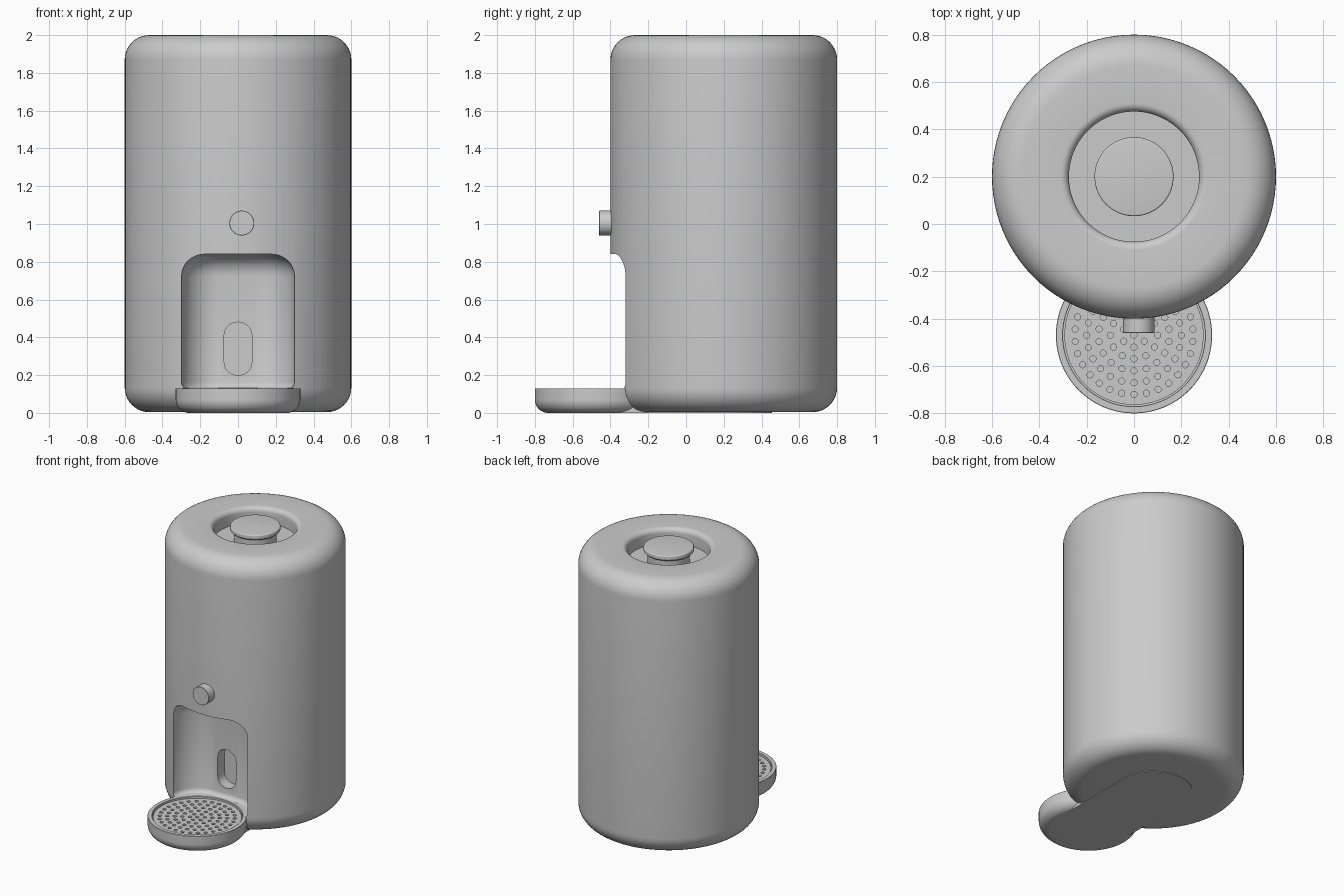
import bpy, bmesh
from math import sin, cos, pi, radians
from mathutils import Vector

if "Cube" in bpy.data.objects:
    bpy.data.objects.remove(bpy.data.objects["Cube"])

grey = bpy.data.materials.new("satin_grey")
grey.use_nodes = True
COLOUR = (0.6, 0.6, 0.6, 1)
grey.diffuse_color = COLOUR
grey.node_tree.nodes["Principled BSDF"].inputs["Base Color"].default_value = COLOUR

BODY_Y, TRAY_Y = 0.2, -0.47


def rounded(cx, cy, hw, hl, r, n=16):
    """Rounded rectangle outline in 2D."""
    pts = []
    for q, (sx, sy) in enumerate([(1, 1), (-1, 1), (-1, -1), (1, -1)]):
        for i in range(n + 1):
            a = (q + i / n) * pi / 2
            pts.append((cx + sx * (hw - r) + r * cos(a), cy + sy * (hl - r) + r * sin(a)))
    return pts


def circle(cx, cy, r, n=96):
    return [(cx + r * cos(2 * pi * i / n), cy + r * sin(2 * pi * i / n)) for i in range(n)]


def arc(cr, cz, r, a0, a1, n=10):
    """Fillet points (radius, height) for a lathe profile."""
    angles = [radians(a0 + (a1 - a0) * i / n) for i in range(n + 1)]
    return [(cr + r * cos(a), cz + r * sin(a)) for a in angles]


def add_loft(bm, rings):
    loops = [[bm.verts.new(p) for p in ring] for ring in rings]
    for a, b in zip(loops, loops[1:]):
        for i in range(len(a)):
            j = (i + 1) % len(a)
            bm.faces.new((a[i], a[j], b[j], b[i]))
    bm.faces.new(loops[0])
    bm.faces.new(loops[-1])


def make(name, *lofts):
    bm = bmesh.new()
    for rings in lofts:
        add_loft(bm, rings)
    bmesh.ops.remove_doubles(bm, verts=bm.verts, dist=1e-5)
    bmesh.ops.recalc_face_normals(bm, faces=bm.faces)
    mesh = bpy.data.meshes.new(name)
    bm.to_mesh(mesh)
    bm.free()
    mesh.materials.append(grey)
    obj = bpy.data.objects.new(name, mesh)
    bpy.context.collection.objects.link(obj)
    return obj


def level(outline, z):
    return [Vector((x, y, z)) for x, y in outline]


def upright(outline, y):
    return [Vector((x, y, z)) for x, z in outline]


def lathe(profile, cy, cx=0, n=96):
    return [level(circle(cx, cy, r, n), z) for r, z in profile]


def activate(obj):
    bpy.ops.object.select_all(action="DESELECT")
    obj.select_set(True)
    bpy.context.view_layer.objects.active = obj


def cut(obj, cutter):
    mod = obj.modifiers.new("cut", "BOOLEAN")
    mod.operation, mod.solver, mod.object = "DIFFERENCE", "EXACT", cutter
    activate(obj)
    bpy.ops.object.modifier_apply(modifier=mod.name)
    bpy.data.objects.remove(cutter)


# Body: filleted cylinder with a recess in the top
body = make("body", lathe(
    arc(0.47, 0.134, 0.13, -90, 0) + arc(0.47, 1.87, 0.13, 0, 90)
    + arc(0.31, 1.965, 0.035, 90, 180, 6) + [(0.275, 1.89)], BODY_Y))

# Alcove with rounded ceiling and a small fillet at the floor
steps = [(0.03 * (1 - sin(a)), 0.16 - 0.03 * cos(a)) for a in (0, pi / 6, pi / 3, pi / 2)]
steps += [(0.12 * (1 - cos(i * pi / 16)), 0.72 + 0.12 * sin(i * pi / 16)) for i in range(9)]
cut(body, make("alcove_cutter", [
    level(rounded(0, -0.565, 0.3 - i, 0.435 - i, 0.2 - i), z) for i, z in steps]))

# Seat for the tray and the slot in the alcove wall
cut(body, make("tray_seat_cutter", lathe([(0.328, -0.1), (0.328, 0.131)], TRAY_Y)))
slot = rounded(0, 0.34, 0.073, 0.14, 0.07)
cut(body, make("slot_cutter", [upright(slot, -0.25), upright(slot, -0.05)]))

# Lid knob
knob = make("lid_knob", lathe(
    [(0.14, 1.88), (0.14, 1.965), (0.162, 1.965)]
    + arc(0.16, 1.972, 0.007, 0, 0, 1)[:1] + arc(0.16, 1.993, 0.007, 0, 90, 4), BODY_Y))

# Round push button
button = make("push_button", [
    upright(circle(0.02, 1.005, r, 48), y)
    for r, y in [(0.066, -0.36), (0.066, -0.458), (0.064, -0.46)]])

# Drip tray with a rounded underside and shallow rim
tray = make("drip_tray", lathe(
    arc(0.26, 0.07, 0.07, -90, 0) + [(0.33, 0.128), (0.328, 0.13), (0.302, 0.13),
                                     (0.3, 0.128), (0.3, 0.06)], TRAY_Y))

# Perforated grille: rings of holes
grille = make("drip_grille", lathe([(0.294, 0.1), (0.294, 0.118)], TRAY_Y))
holes = []
for k in range(6):
    count = max(1, 6 * k)
    for i in range(count):
        a = 2 * pi * i / count - pi / 2
        r = 0.05 * k
        holes.append(lathe([(0.013, 0.09), (0.013, 0.13)],
                           TRAY_Y + r * sin(a), r * cos(a), 12))
cut(grille, make("hole_cutter", *holes))

# Flat foot running from the tray to the middle of the body
foot_outline = rounded(0, (BODY_Y + TRAY_Y) / 2, 0.255, 0.59, 0.25)
foot = make("tray_foot", [level(foot_outline, 0), level(foot_outline, 0.05)])

for obj in (body, knob, button, tray, grille, foot):
    activate(obj)
    bpy.ops.object.shade_smooth_by_angle(angle=radians(35))
